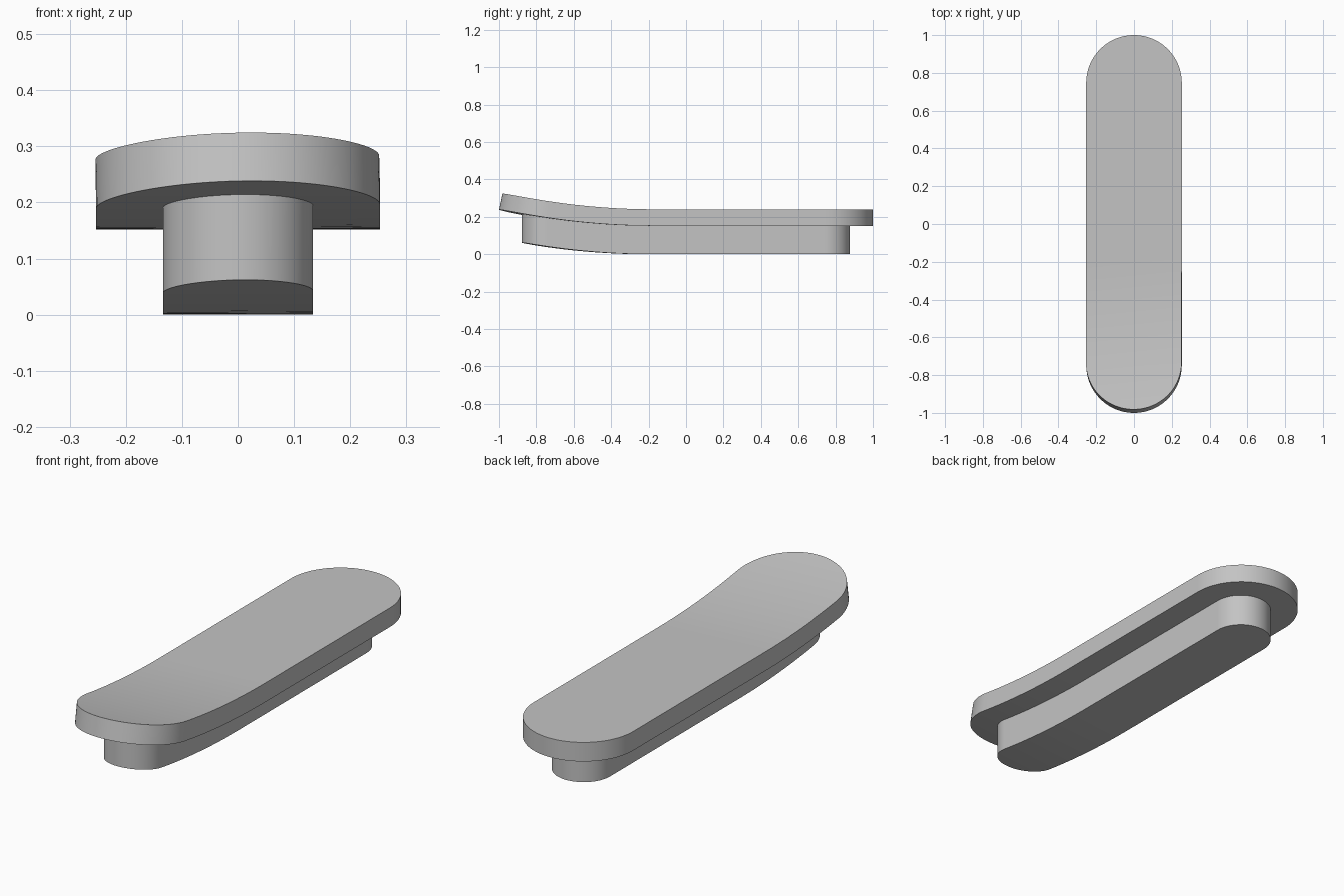
import bpy
import bmesh
import math

cube = bpy.data.objects.get("Cube")
if cube:
    bpy.data.objects.remove(cube, do_unlink=True)

# One plain grey finish
grey = bpy.data.materials.new("plain_grey")
grey.use_nodes = True
colour = (0.55, 0.55, 0.55, 1)
grey.diffuse_color = colour
grey.node_tree.nodes["Principled BSDF"].inputs["Base Color"].default_value = colour

BEND_START, BEND_RADIUS, SKEW = -0.19, 3.85, 0.1
COLUMNS, CAP_STEPS, LENGTH_STEPS = 8, 24, 32


def bend(x, y, base, height, tilted):
    """Lift a point along the slightly skewed arc of the front end."""
    d = max(0, BEND_START - y + SKEW * x)
    angle = math.asin(d / BEND_RADIUS)
    rise = BEND_RADIUS * (1 - math.cos(angle))
    if not tilted:
        return x, y, base + rise + height
    lean = height * math.sin(angle)
    return x - SKEW * lean, y + lean, base + rise + height * math.cos(angle)


def stadium_rows(half_width, half_length):
    """Stations along the length, each with its half width."""
    straight = half_length - half_width
    angles = [math.pi / 2 * i / CAP_STEPS for i in range(CAP_STEPS + 1)]
    cap = [(straight + half_width * math.cos(a), half_width * math.sin(a)) for a in angles]
    middle = [(straight * (1 - 2 * i / LENGTH_STEPS), half_width)
              for i in range(1, LENGTH_STEPS)]
    return cap + middle + [(-y, w) for y, w in reversed(cap)]


def curved_slab(name, half_width, half_length, base, thickness, tilted):
    bm = bmesh.new()
    across = [2 * i / COLUMNS - 1 for i in range(COLUMNS + 1)]
    section = [(u, 0) for u in across] + [(u, thickness) for u in reversed(across)]
    rings = []
    for y, w in stadium_rows(half_width, half_length):
        rings.append([bm.verts.new(bend(u * w, y, base, h, tilted)) for u, h in section])
    for a, b in zip(rings, rings[1:]):
        for i in range(len(section)):
            j = (i + 1) % len(section)
            bm.faces.new((a[i], a[j], b[j], b[i]))
    bmesh.ops.remove_doubles(bm, verts=bm.verts[:], dist=0.00001)
    bmesh.ops.recalc_face_normals(bm, faces=bm.faces[:])
    mesh = bpy.data.meshes.new(name)
    bm.to_mesh(mesh)
    bm.free()
    mesh.materials.append(grey)
    obj = bpy.data.objects.new(name, mesh)
    bpy.context.collection.objects.link(obj)
    bpy.ops.object.select_all(action="DESELECT")
    obj.select_set(True)
    bpy.context.view_layer.objects.active = obj
    bpy.ops.object.shade_smooth_by_angle(angle=math.radians(30))
    return obj


# Wide upper plate with its front end curving upward
curved_slab("upper_plate", 0.253, 1.0, 0.152, 0.088, True)
# Narrow block below, with upright walls
curved_slab("lower_block", 0.134, 0.878, 0.0, 0.152, False)
